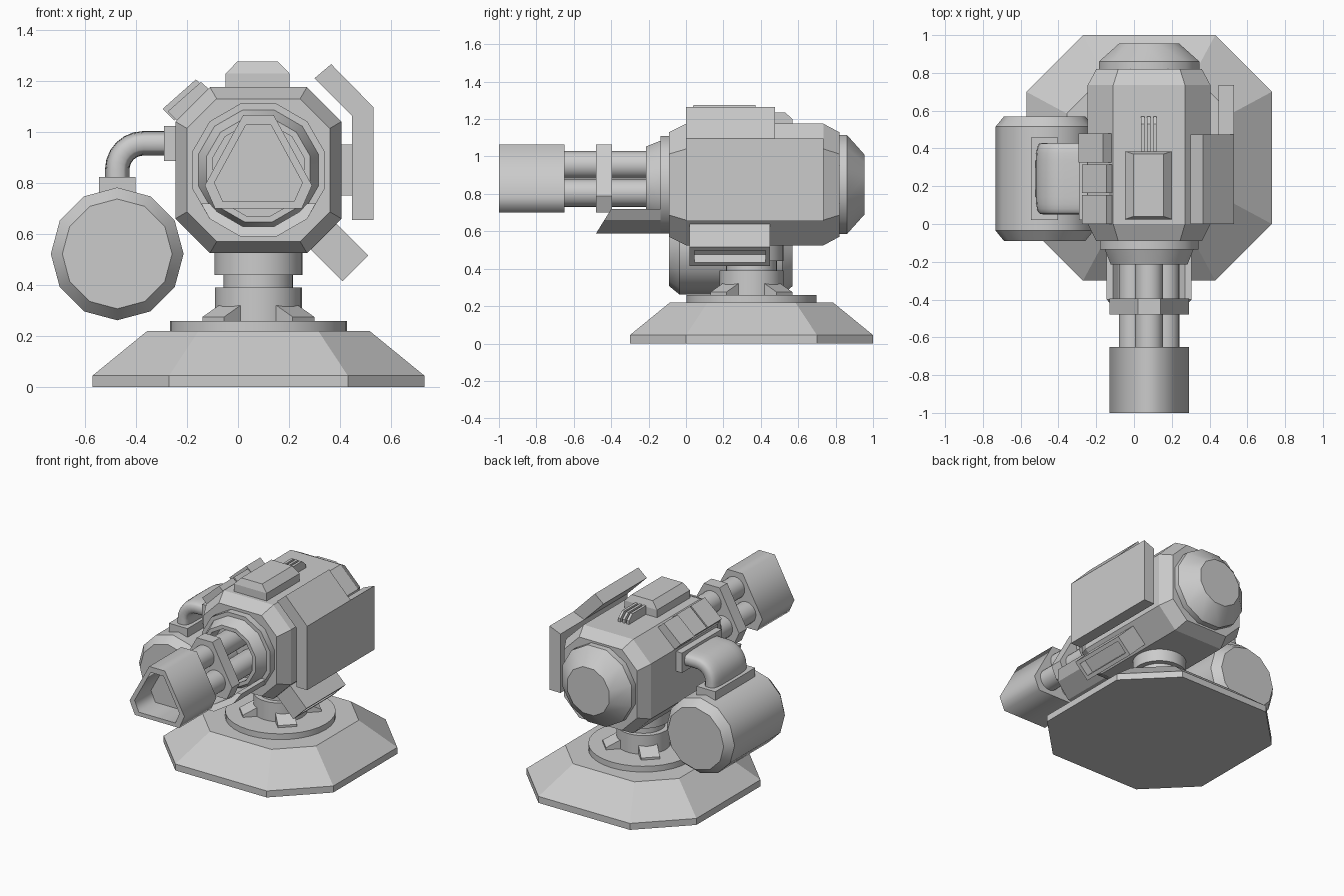
import bpy, bmesh, math
from mathutils import Vector

cube = bpy.data.objects.get("Cube")
if cube:
    bpy.data.objects.remove(cube, do_unlink=True)

GREY = (0.6, 0.6, 0.6, 1.0)
mat = bpy.data.materials.new("plain grey")
mat.use_nodes = True
mat.diffuse_color = GREY
mat.node_tree.nodes["Principled BSDF"].inputs["Base Color"].default_value = GREY

CX, CZ = 0.08, 0.85      # gun axis
PY = 0.35                # pedestal centre in y


def loft(name, rings, angle=None):
    """Skin a list of equal-length point rings and cap both ends."""
    bm = bmesh.new()
    rows = [[bm.verts.new(p) for p in ring] for ring in rings]
    n = len(rows[0])
    for a, b in zip(rows, rows[1:]):
        for i in range(n):
            j = (i + 1) % n
            bm.faces.new((a[i], a[j], b[j], b[i]))
    bm.faces.new(rows[0])
    bm.faces.new(rows[-1][::-1])
    bmesh.ops.recalc_face_normals(bm, faces=bm.faces)
    me = bpy.data.meshes.new(name)
    bm.to_mesh(me)
    bm.free()
    me.materials.append(mat)
    ob = bpy.data.objects.new(name, me)
    bpy.context.collection.objects.link(ob)
    if angle:
        bpy.ops.object.select_all(action='DESELECT')
        ob.select_set(True)
        bpy.context.view_layer.objects.active = ob
        bpy.ops.object.shade_smooth_by_angle(angle=math.radians(angle))
    return ob


def lathe_y(name, cx, cz, profile, n=12, phase=15, angle=35):
    """Turned part along y; profile is (radius, y)."""
    ang = [math.radians(phase + 360 * i / n) for i in range(n)]
    return loft(name, [[(cx + r * math.cos(a), y, cz + r * math.sin(a)) for a in ang]
                       for r, y in profile], angle)


def lathe_z(name, profile, n=32):
    """Turned part on the pedestal axis; profile is (radius, z)."""
    ang = [math.tau * i / n for i in range(n)]
    return loft(name, [[(CX + r * math.cos(a), PY + r * math.sin(a), z) for a in ang]
                       for r, z in profile], 35)


def prism_y(name, pts, y0, y1, angle=None):
    return loft(name, [[(x, y, z) for x, z in pts] for y in (y0, y1)], angle)


def box(name, x0, x1, y0, y1, z0, z1):
    return prism_y(name, [(x0, z0), (x1, z0), (x1, z1), (x0, z1)], y0, y1)


def octagon(a, b):
    return [(a, -b), (a, b), (b, a), (-b, a), (-a, b), (-a, -b), (-b, -a), (b, -a)]


# Base plinth
loft("base", [[(CX + s * x, PY + s * y, z) for x, y in octagon(0.65, 0.35)]
              for s, z in ((1, 0), (1, 0.045), (0.67, 0.22))])
lathe_z("base_disc", [(0.347, 0.21), (0.347, 0.26)])
lathe_z("pedestal", [(0.17, 0.25), (0.17, 0.39), (0.136, 0.39), (0.136, 0.44),
                     (0.172, 0.44), (0.172, 0.54)])

# Four diagonal ribs around the pedestal
for k in range(4):
    a = math.radians(45 + 90 * k)
    d = Vector((math.cos(a), math.sin(a), 0))
    s = Vector((-d.y, d.x, 0)) * 0.06
    c = Vector((CX, PY, 0))
    rib = [(0.1, 0.25), (0.25, 0.25), (0.25, 0.275), (0.15, 0.325), (0.1, 0.325)]
    loft(f"pedestal_rib_{k + 1}",
         [[c + d * r + side + Vector((0, 0, z)) for r, z in rib] for side in (-s, s)])

# Main housing
loft("body", [[(CX + s * x, y, CZ + s * z) for x, z in octagon(0.325, 0.19)]
              for s, y in ((0.86, -0.09), (1, 0), (1, 0.735), (0.86, 0.82))])
lathe_y("rear_cap", CX, CZ, [(0.275, 0.8), (0.275, 0.86), (0.165, 0.955)])
lathe_y("front_ring", CX, CZ, [(0.27, -0.07), (0.27, -0.135), (0.243, -0.135),
                               (0.21, -0.215), (0.185, -0.215), (0.185, -0.1)])

# Trough below the barrels, with a raked front lip
arc = [(0.225, -0.13)] + [(0.27 * math.cos(math.radians(a)), 0.27 * math.sin(math.radians(a)))
                          for a in (-45, -75, -105, -135)] + [(-0.225, -0.13)]
section = arc + [(x * 0.85, max(z * 0.85, -0.235) if abs(x) < 0.22 else z)
                 for x, z in reversed(arc)]
loft("barrel_trough", [[(CX + x, -0.08, CZ + z) for x, z in section],
                       [(CX + x, -0.48 + (z + 0.26) * 0.62, CZ + z) for x, z in section]])

# Three barrels, collar and hollow muzzle
for k in range(3):
    a = math.radians(90 + 120 * k)
    lathe_y(f"barrel_{k + 1}", CX + 0.1 * math.cos(a), CZ + 0.005 + 0.1 * math.sin(a),
            [(0.074, -0.08), (0.074, -0.7)], n=20)
tri = [(0.06, 0.215), (-0.06, 0.215), (-0.21, -0.06), (-0.17, -0.15), (0.17, -0.15), (0.21, -0.06)]
prism_y("barrel_collar", [(CX + x, CZ + z) for x, z in tri], -0.48, -0.395)
loft("muzzle", [[(CX + s * x, y, CZ + s * z) for x, z in tri]
                for s, y in ((1, -0.65), (1, -1), (0.82, -1), (0.82, -0.82))], 68)

# Roof hatch and three cooling fins behind it
loft("roof_hatch", [[(0.077 + i * hx, 0.205 + j * hy, z)
                     for i, j in ((-1, -1), (1, -1), (1, 1), (-1, 1))]
                    for hx, hy, z in ((0.125, 0.18, 1.15), (0.125, 0.18, 1.228), (0.08, 0.165, 1.275))])
for k in range(3):
    x = 0.047 + 0.032 * k
    fin = [(0.37, 1.16), (0.57, 1.16), (0.57, 1.2), (0.53, 1.235), (0.37, 1.235)]
    loft(f"roof_fin_{k + 1}", [[(xx, y, z) for y, z in fin] for xx in (x - 0.009, x + 0.009)])

# Bent shield on the left side: upright plate and shorter sloped plate
prism_y("shield_upright", [(0.447, 0.655), (0.53, 0.655), (0.53, 1.097), (0.447, 1.063)], 0, 0.735)
prism_y("shield_slope", [(0.30, 1.21), (0.447, 1.063), (0.53, 1.097), (0.365, 1.265)], 0, 0.475)
box("shield_mount", 0.38, 0.46, 0.1, 0.4, 0.75, 0.95)

# Three armour blocks on the upper right edge
for k in range(3):
    y = 0.163 * k
    o = 0.02 if k == 2 else 0
    pts = [(-0.275, 1.08), (-0.145, 1.195), (-0.10, 1.155), (-0.23, 1.035)]
    prism_y(f"armour_block_{k + 1}", [(x - o, z + o * 0.5) for x, z in pts], y, y + 0.153)

# Ejection chute under the left side, with a recessed mouth
u, v = Vector((1, 0, -1)) / math.sqrt(2), Vector((1, 0, 1)) / math.sqrt(2)


def chute(dist, half, hy):
    c = Vector((0.46, 0.235, 0.465)) + u * dist
    return [c + v * half * i + Vector((0, hy * j, 0))
            for i, j in ((-1, -1), (1, -1), (1, 1), (-1, 1))]


loft("ejection_chute", [chute(-0.26, 0.071, 0.215), chute(0, 0.071, 0.215),
                        chute(0, 0.045, 0.19), chute(-0.06, 0.045, 0.19)])

# Side tank
lathe_y("side_tank", -0.473, 0.522, [(0.215, -0.09), (0.26, -0.035), (0.26, 0.515), (0.215, 0.57)],
        n=12, phase=0)

# Wide feed duct bending from the housing down into the tank
path = [(-0.25, 0.955, 0)] + [
    (-0.37 - 0.103 * math.sin(t), 0.852 + 0.103 * math.cos(t), t)
    for t in (math.radians(15 * k) for k in range(7))] + [(-0.473, 0.76, math.pi / 2)]
rings = []
for px, pz, t in path:
    nx, nz = -math.sin(t), math.cos(t)
    ring = []
    for k in range(24):
        a = math.tau * k / 24
        c, s = math.cos(a), math.sin(a)
        w = 0.19 * math.copysign(abs(c) ** 0.5, c)
        h = 0.048 * math.copysign(abs(s) ** 0.5, s)
        ring.append((px + nx * h, 0.24 + w, pz + nz * h))
    rings.append(ring)
loft("feed_duct", rings, 40)
box("duct_body_flange", -0.29, -0.22, 0.022, 0.458, 0.885, 1.022)
box("duct_tank_flange", -0.545, -0.402, 0.022, 0.458, 0.72, 0.823)
